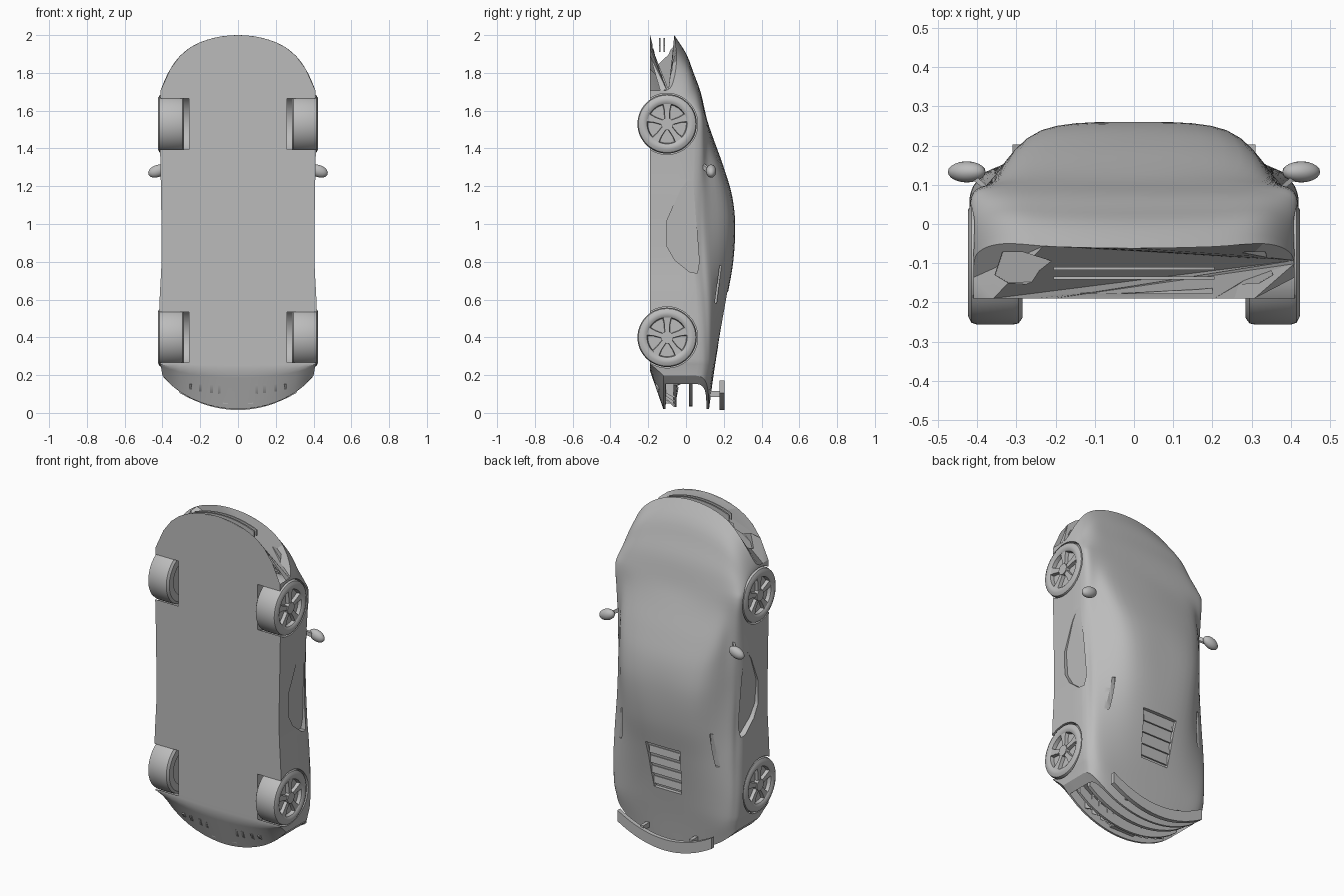
import bpy, bmesh, math
from mathutils import Vector, Matrix

if "Cube" in bpy.data.objects:
    bpy.data.objects.remove(bpy.data.objects["Cube"])

mat = bpy.data.materials.new("plain grey")
mat.diffuse_color = (0.5, 0.5, 0.5, 1)
mat.use_nodes = True
mat.node_tree.nodes["Principled BSDF"].inputs["Base Color"].default_value = mat.diffuse_color


def finish(name, bm, angle=35):
    bmesh.ops.recalc_face_normals(bm, faces=bm.faces)
    me = bpy.data.meshes.new(name)
    bm.to_mesh(me)
    bm.free()
    me.materials.append(mat)
    ob = bpy.data.objects.new(name, me)
    bpy.context.collection.objects.link(ob)
    bpy.ops.object.select_all(action='DESELECT')
    bpy.context.view_layer.objects.active = ob
    ob.select_set(True)
    bpy.ops.object.shade_smooth_by_angle(angle=math.radians(angle))
    return ob


def loft(bm, rings, caps=True, closed=False):
    vs = [[bm.verts.new(p) for p in r] for r in rings]
    n = len(vs[0])
    for a, b in zip(vs, vs[1:] + (vs[:1] if closed else [])):
        for i in range(n):
            bm.faces.new((a[i], a[(i + 1) % n], b[(i + 1) % n], b[i]))
    if caps and not closed:
        bm.faces.new(vs[0])
        bm.faces.new(vs[-1])


def box(bm, c, size, rot=None):
    m = Matrix.Translation(c) @ (rot or Matrix()) @ Matrix.Diagonal((*size, 1))
    bmesh.ops.create_cube(bm, size=1, matrix=m)


def hermite(keys, vals, t):
    """Smooth curve through unevenly spaced keys."""
    n = len(keys)
    i = max(k for k in range(n - 1) if keys[k] <= t + 1e-9)

    def slope(k):
        a, b = max(k - 1, 0), min(k + 1, n - 1)
        return (vals[b] - vals[a]) / (keys[b] - keys[a])
    h = keys[i + 1] - keys[i]
    u = (t - keys[i]) / h
    return ((2*u**3 - 3*u*u + 1) * vals[i] + (u**3 - 2*u*u + u) * h * slope(i)
            + (3*u*u - 2*u**3) * vals[i + 1] + (u**3 - u*u) * h * slope(i + 1))


# Stations along the length: s, half width, shoulder y, belt x, belt y, roof x, roof y, top y
stations = [
    (0.02, .40, .095, .33, .115, .20, .120, .122),
    (0.20, .41, .105, .34, .135, .20, .144, .146),
    (0.40, .42, .105, .36, .140, .20, .170, .178),
    (0.60, .415, .095, .36, .140, .20, .200, .215),
    (0.80, .405, .080, .36, .130, .215, .230, .250),
    (1.00, .405, .075, .36, .120, .235, .240, .260),
    (1.15, .408, .075, .36, .117, .25, .222, .244),
    (1.30, .41, .080, .36, .110, .27, .180, .200),
    (1.45, .415, .085, .36, .105, .26, .133, .146),
    (1.55, .42, .085, .35, .099, .22, .109, .112),
    (1.70, .418, .055, .34, .073, .20, .076, .077),
    (1.80, .413, .022, .33, .045, .20, .042, .040),
    (1.90, .41, -.012, .33, .012, .20, .005, .002),
    (2.00, .41, -.070, .33, -.050, .20, -.058, -.062),
]
KEYS = [r[0] for r in stations]


def station(s):
    return [hermite(KEYS, [r[c] for r in stations], s) for c in range(1, 8)]


def nose_drop(x):
    return .9 * x * x + 30 * x**6


def tail_drop(x):
    return .9 * x * x + 8 * x**6


def bend(s, x):
    """Wrap the ends of the body round in plan."""
    return (s - nose_drop(x) * max(0, (s - 1.58) / .42) + tail_drop(x) * max(0, (.27 - s) / .25))


def section(s):
    w, sh, bx, by, rx, ry, top = station(s)
    fl = -.19 if s > .22 else -.19 + .07 * (.22 - s) / .20
    half = [(w * i / 8, fl) for i in range(9)] + [(w, fl + (sh - .04 - fl) * k / 3) for k in (1, 2)]
    ctrl = [(w, sh - .04), (w - .015, sh), (bx, by), (rx, ry), (0, top), (-rx, ry)]
    ctrl = [(w, sh - .08)] + ctrl
    for k in range(1, 5):
        p = [Vector(q) for q in ctrl[k - 1:k + 3]]
        for j in range(5):
            u = j / 5
            half.append(tuple(.5 * (2*p[1] + (p[2]-p[0])*u + (2*p[0]-5*p[1]+4*p[2]-p[3])*u*u
                                    + (3*p[1]-p[0]-3*p[2]+p[3])*u**3)))
    half.append((0, top))
    return half + [(-x, y) for x, y in half[-2:0:-1]]


# Body shell, with a hollowed tail panel
bm = bmesh.new()
rings = [[(x, y, bend(s, x)) for x, y in section(s)] for s in [.02 + 1.98 * i / 60 for i in range(61)]]
for scale, s in ((.90, .02), (.88, .09)):
    rings.insert(0, [(x * scale, y * scale, bend(.02, x * scale) + s - .02) for x, y in section(.02)])
loft(bm, rings)
body = finish("body", bm, 32)


def cut(bm):
    cutter = finish("cutter", bm)
    cutter.hide_render = True
    mod = body.modifiers.new("cut", 'BOOLEAN')
    mod.operation, mod.solver, mod.object = 'DIFFERENCE', 'EXACT', cutter
    bpy.context.view_layer.objects.active = body
    bpy.ops.object.modifier_apply(modifier=mod.name)
    bpy.data.objects.remove(cutter)


# Wheel wells, side scoops, nose intakes and quarter slots
for sx in (-1, 1):
    for z in (.40, 1.53):
        bm = bmesh.new()
        bmesh.ops.create_cone(bm, cap_ends=True, segments=48, radius1=.162, radius2=.162, depth=.25,
                              matrix=Matrix.Translation((sx * .385, -.10, z)) @ Matrix.Rotation(math.pi / 2, 4, 'Y'))
        cut(bm)
    bm = bmesh.new()
    scoop = [(.035, 1.27), (-.03, 1.18), (-.10, 1.02), (-.10, .88), (-.06, .81), (.02, .745), (.06, .74), (.07, .80)]
    loft(bm, [[(sx * .5, y, z) for y, z in scoop],
              [(sx * (.412 - .04 * (1.27 - z) / .53), y, z) for y, z in scoop]])
    cut(bm)
    bm = bmesh.new()
    intake = [(.215, -.095), (.29, -.072), (.345, -.072), (.365, -.13), (.33, -.15), (.215, -.158)]
    loft(bm, [[(sx * x, y, 2.1) for x, y in intake],
              [(sx * x * .97, y, 1.94 - nose_drop(x)) for x, y in intake]])
    cut(bm)
    bm = bmesh.new()
    box(bm, (sx * .33, .17, .68), (.09, .010, .20), Matrix.Rotation(-.13, 4, 'X'))
    cut(bm)

# Central mouth
bm = bmesh.new()
xs = [-.2 + .05 * i for i in range(9)]
loft(bm, [[(x, -.178, 2.1), (x, -.10, 2.1), (x, -.10, 1.93 - nose_drop(x)), (x, -.178, 1.93 - nose_drop(x))]
          for x in xs])
cut(bm)

# Engine cover recess
bm = bmesh.new()
deck = [(.64, .115), (.56, .105), (.46, .10), (.36, .09)]
loft(bm, [[(x, y, z) for x, y in ((-w, .4), (w, .4), (w, station(z)[6] - .022), (-w, station(z)[6] - .022))]
          for z, w in deck])
cut(bm)
bpy.context.view_layer.objects.active = body
body.select_set(True)
bpy.ops.object.shade_smooth_by_angle(angle=math.radians(32))

# Engine cover slats
bm = bmesh.new()
for i in range(4):
    z = .40 + .065 * i
    box(bm, (0, station(z)[6] - .016, z), (.20, .008, .042), Matrix.Rotation(.08, 4, 'X'))
finish("engine_slats", bm)


def bent_bar(name, half, y0, y1, zfun, depth, n=16):
    """Bar across the car following the curve of its end."""
    bm = bmesh.new()
    loft(bm, [[(x, y0, zfun(x)), (x, y1, zfun(x)), (x, y1, zfun(x) + depth), (x, y0, zfun(x) + depth)]
              for x in [half * (2 * i / n - 1) for i in range(n + 1)]])
    return finish(name, bm)


# Grille bars, tail bars and rear wing
for i, y in enumerate((-.118, -.142)):
    bent_bar("grille_bar_%d" % i, .205, y, y + .008, lambda x: 1.95 - nose_drop(x), .035)
bent_bar("tail_bar", .34, .015, .035, lambda x: .035 + tail_drop(x), .07)
bent_bar("lower_tail_bar", .34, -.065, -.05, lambda x: .03 + tail_drop(x), .07)
bent_bar("rear_wing", .31, .178, .203, lambda x: .015 + .95 * x * x, .065)

bm = bmesh.new()
for sx in (-1, 1):
    box(bm, (sx * .16, .15, .10), (.02, .075, .03))
finish("wing_posts", bm)

# Diffuser fins and central exhaust
bm = bmesh.new()
for x in (-.25, -.20, -.14, -.10, .10, .14, .20, .25):
    z = tail_drop(x)
    loft(bm, [[(x + d, -.165, .15), (x + d, -.15, .10 + z * .5), (x + d, -.06, .02 + z), (x + d, -.04, .12 + z)]
              for d in (-.007, .007)])
box(bm, (0, -.10, .085), (.16, .06, .07))
finish("diffuser", bm)

# Wheels: turned tyre, recessed disc, five spokes and a hub
tyre = [(.285, .10), (.285, .140), (.295, .154), (.31, .157), (.40, .157), (.415, .152), (.424, .135),
        (.424, .118), (.416, .106), (.385, .100)]
for sx, side in ((-1, "left"), (1, "right")):
    for z, end in ((.40, "rear"), (1.53, "front")):
        bm = bmesh.new()
        loft(bm, [[(sx * x, r * math.cos(a), r * math.sin(a)) for x, r in tyre]
                  for a in [math.tau * i / 48 for i in range(48)]], closed=True)
        turn = Matrix.Rotation(math.pi / 2, 4, 'Y')
        for x, r, d in ((.345, .102, .10), (.405, .032, .03)):
            bmesh.ops.create_cone(bm, cap_ends=True, segments=32, radius1=r, radius2=r, depth=d,
                                  matrix=Matrix.Translation((sx * x, 0, 0)) @ turn)
        for k in range(5):
            rot = Matrix.Rotation(math.tau * k / 5, 4, 'X')
            loft(bm, [[rot @ Vector((sx * x, b, r)) for x, b in ((.39, -h), (.39, h), (t, h * .8), (t, -h * .8))]
                      for r, h, t in ((.015, .014, .415), (.07, .017, .414), (.106, .026, .416))])
        bmesh.ops.translate(bm, vec=(0, -.10, z), verts=bm.verts)
        finish("%s_%s_wheel" % (end, side), bm)

# Door mirrors on stalks
for sx, side in ((-1, "left"), (1, "right")):
    bm = bmesh.new()
    bmesh.ops.create_uvsphere(bm, u_segments=20, v_segments=12, radius=1,
                              matrix=Matrix.Translation((sx * .427, .133, 1.28)) @ Matrix.Rotation(sx * .35, 4, 'Y')
                              @ Matrix.Diagonal((.05, .027, .032, 1)))
    loft(bm, [[(sx * x, y + a, z + b) for a, b in ((-.008, -.012), (.008, -.012), (.008, .012), (-.008, .012))]
              for x, y, z in ((.37, .085, 1.31), (.41, .12, 1.285))])
    finish(side + "_mirror", bm)
